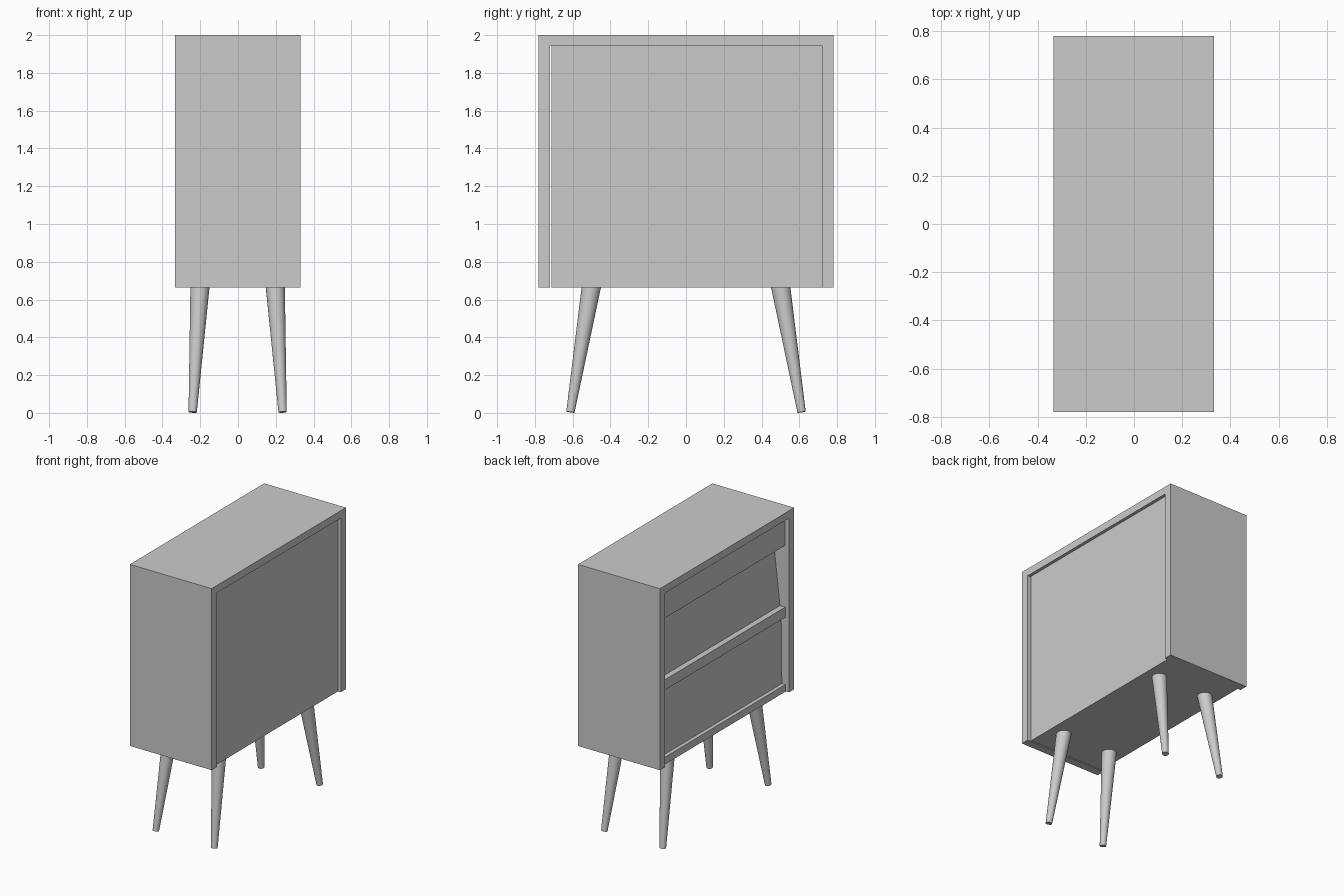
import bpy, bmesh
from mathutils import Vector

if "Cube" in bpy.data.objects:
    bpy.data.objects.remove(bpy.data.objects["Cube"])

CX = -0.002  # body centre, a hair behind the origin


def prism(name, profile, direction):
    """Extrude a closed planar profile along a direction."""
    bm = bmesh.new()
    face = bm.faces.new([bm.verts.new(p) for p in profile])
    ext = bmesh.ops.extrude_face_region(bm, geom=[face])
    verts = [g for g in ext["geom"] if isinstance(g, bmesh.types.BMVert)]
    bmesh.ops.translate(bm, verts=verts, vec=Vector(direction))
    bmesh.ops.recalc_face_normals(bm, faces=bm.faces)
    mesh = bpy.data.meshes.new(name)
    bm.to_mesh(mesh)
    bm.free()
    obj = bpy.data.objects.new(name, mesh)
    bpy.context.collection.objects.link(obj)
    return obj


def tapered_leg(name, top, foot, r_top, r_foot):
    """Splayed round leg between two points."""
    top, foot = Vector(top), Vector(foot)
    axis = top - foot
    bpy.ops.mesh.primitive_cone_add(vertices=32, radius1=r_foot, radius2=r_top,
                                    depth=axis.length, location=(top + foot) / 2,
                                    rotation=axis.to_track_quat('Z', 'Y').to_euler())
    obj = bpy.context.object
    obj.name = name
    bpy.ops.object.shade_smooth_by_angle()
    return obj


# Outer shell: two sides and a top in one inverted U
B, T, W, I = 0.665, 2.0, 0.78, 0.72
shell = [(-W, B), (-W, T), (W, T), (W, B), (I, B), (I, 1.945), (-I, 1.945), (-I, B)]
prism("outer_shell", [(-0.334, y, z) for y, z in shell], (0.666, 0, 0))

# Inner cabinet: rail, tilted drawer fronts, ledges, flat rear panel
section = [(-0.307, 1.945), (-0.307, 1.74), (-0.215, 1.74), (-0.266, 1.288),
           (-0.309, 1.288), (-0.309, 1.212), (-0.276, 1.212), (-0.281, 0.718),
           (-0.309, 0.718), (-0.309, B), (0.309, B), (0.309, 1.945)]
prism("inner_cabinet", [(x, -0.712, z) for x, z in section], (0, 0.712 + I, 0))

# Four splayed legs
for sx, side in ((-1, "left"), (1, "right")):
    for sy, end in ((-1, "front"), (1, "back")):
        tapered_leg(f"{end}_{side}_leg",
                    (CX + sx * 0.199, sy * 0.5, B + 0.01),
                    (CX + sx * 0.238, sy * 0.612, 0.004), 0.051, 0.022)
